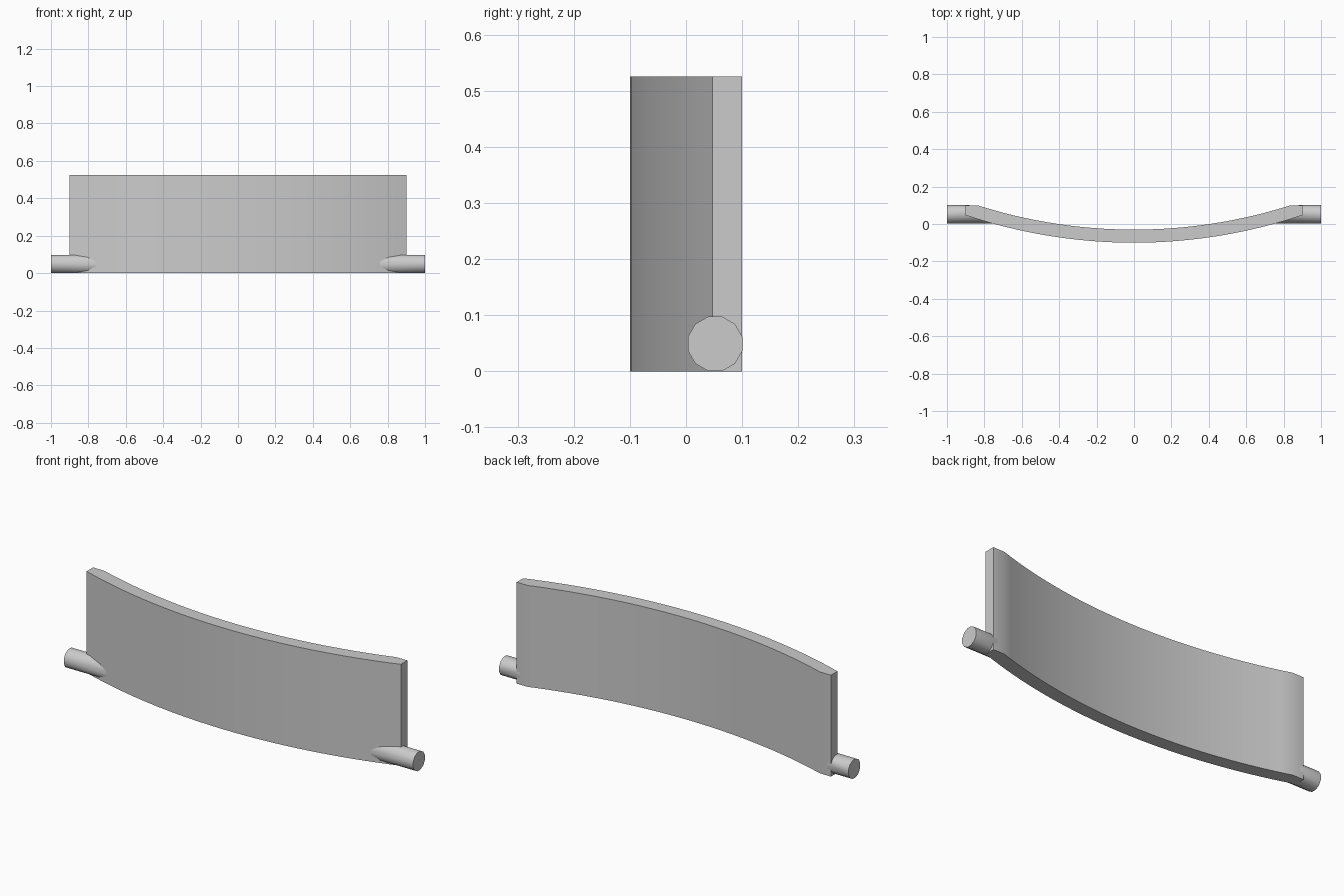
import bpy
import bmesh
import math

default = bpy.data.objects.get("Cube")
if default:
    bpy.data.objects.remove(default, do_unlink=True)

HEIGHT, FRONT_Y, BACK_Y = 0.525, -0.1, 0.1
OUTER_R, THICK = 2.83, 0.07
INNER_R = OUTER_R - THICK
CENTRE_Y = FRONT_Y + OUTER_R
HALF_W = 0.9

grey = bpy.data.materials.new("plain grey")
grey.use_nodes = True
grey.diffuse_color = (0.6, 0.6, 0.6, 1)
grey.node_tree.nodes["Principled BSDF"].inputs["Base Color"].default_value = (0.6, 0.6, 0.6, 1)


def finish(name, bm):
    """Turn a bmesh into a smooth-shaded grey object with sharp rims."""
    bmesh.ops.recalc_face_normals(bm, faces=bm.faces)
    mesh = bpy.data.meshes.new(name)
    bm.to_mesh(mesh)
    bm.free()
    mesh.materials.append(grey)
    obj = bpy.data.objects.new(name, mesh)
    bpy.context.collection.objects.link(obj)
    bpy.ops.object.select_all(action='DESELECT')
    obj.select_set(True)
    bpy.context.view_layer.objects.active = obj
    bpy.ops.object.shade_smooth_by_angle(angle=math.radians(35))
    return obj


def arc(radius, half_width, steps=32):
    """Points on a concentric arc, from -x to +x."""
    a = math.asin(half_width / radius)
    angles = [a * (2 * i / steps - 1) for i in range(steps + 1)]
    return [(radius * math.sin(t), CENTRE_Y - radius * math.cos(t)) for t in angles]


# Curved panel: plan outline with trimmed back corners, extruded upward
back_half = math.sqrt(INNER_R ** 2 - (CENTRE_Y - BACK_Y) ** 2)
outline = arc(OUTER_R, HALF_W) + [(HALF_W, BACK_Y)]
outline += arc(INNER_R, back_half)[::-1] + [(-HALF_W, BACK_Y)]
bm = bmesh.new()
base = bm.faces.new([bm.verts.new((x, y, 0)) for x, y in outline])
top = bmesh.ops.extrude_face_region(bm, geom=[base])
bmesh.ops.translate(bm, vec=(0, 0, HEIGHT),
                    verts=[v for v in top["geom"] if isinstance(v, bmesh.types.BMVert)])
finish("curved_panel", bm)

# Pivot pins: twelve-sided rods whose inner ends stay buried in the panel
PIN_Y, PIN_Z, PIN_R, SIDES = 0.052, 0.049, 0.05, 12
MID_R = OUTER_R - THICK / 2
for side, name in ((1, "left_pin"), (-1, "right_pin")):
    bm = bmesh.new()
    tip, root = [], []
    for i in range(SIDES):
        t = math.tau * (i + 0.5) / SIDES
        y, z = PIN_Y + PIN_R * math.cos(t), PIN_Z + PIN_R * math.sin(t)
        inner = min(0.88, math.sqrt(MID_R ** 2 - (y - CENTRE_Y) ** 2))
        tip.append(bm.verts.new((side, y, z)))
        root.append(bm.verts.new((side * inner, y, z)))
    bm.faces.new(tip)
    bm.faces.new(root)
    for i in range(SIDES):
        j = (i + 1) % SIDES
        bm.faces.new((tip[i], tip[j], root[j], root[i]))
    finish(name, bm)
